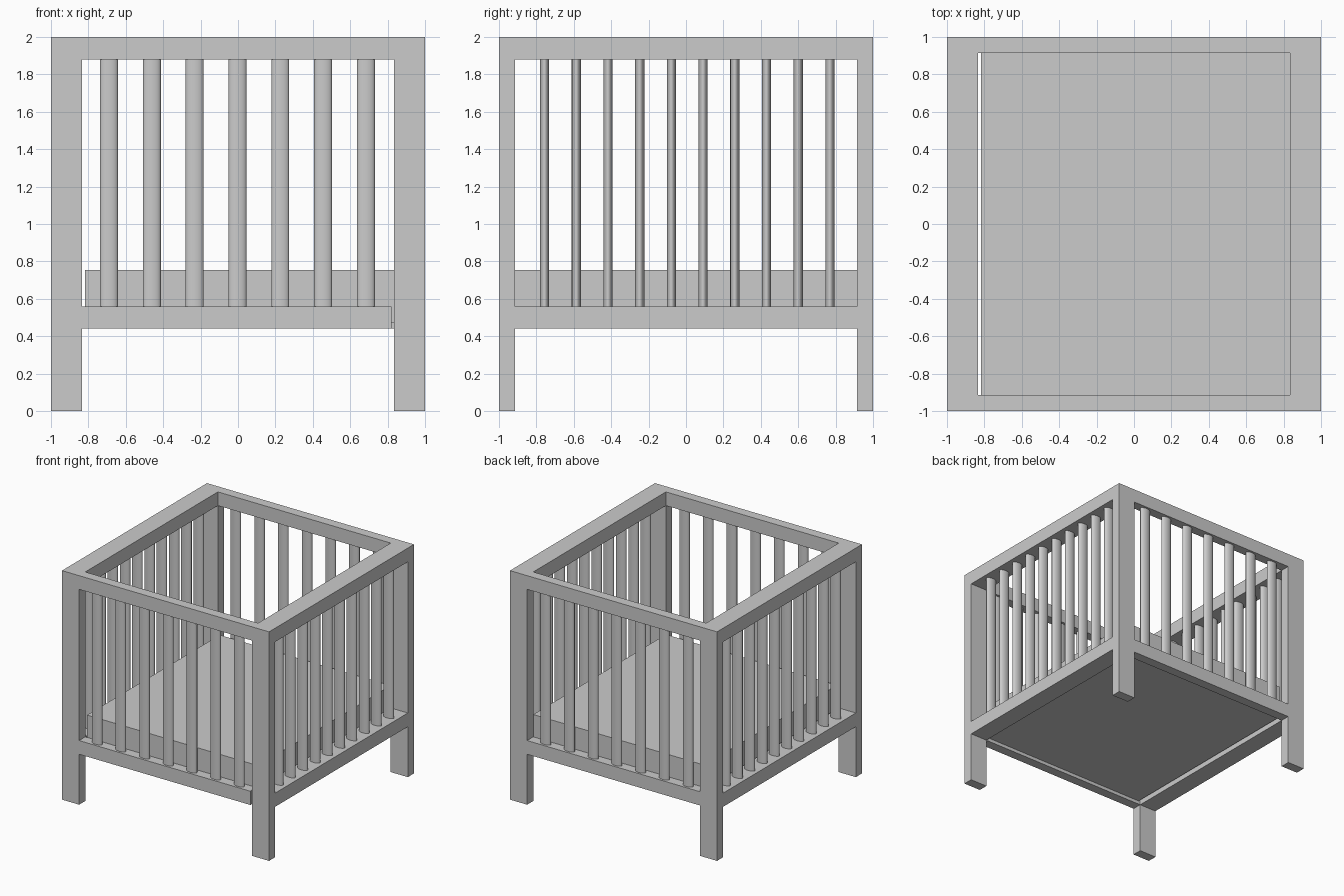
import bpy

if "Cube" in bpy.data.objects:
    bpy.data.objects.remove(bpy.data.objects["Cube"])

X, Y = 0.835, 0.915          # inner edges of the corner posts
CX, CY = (1 + X) / 2, (1 + Y) / 2   # centre lines of the rails


def box(name, x0, x1, y0, y1, z0, z1):
    bpy.ops.mesh.primitive_cube_add(size=1, location=((x0 + x1) / 2, (y0 + y1) / 2, (z0 + z1) / 2))
    ob = bpy.context.object
    ob.name = name
    ob.scale = (x1 - x0, y1 - y0, z1 - z0)
    bpy.ops.object.transform_apply(location=False, rotation=False, scale=True)
    return ob


def slat(name, x, y, z0=0.56, z1=1.88):
    # oval upright bar
    bpy.ops.mesh.primitive_cylinder_add(vertices=32, radius=1, depth=1, location=(x, y, (z0 + z1) / 2))
    ob = bpy.context.object
    ob.name = name
    ob.scale = (0.048, 0.0245, z1 - z0)
    bpy.ops.object.transform_apply(location=False, rotation=False, scale=True)
    bpy.ops.object.shade_smooth_by_angle()
    return ob


def span(s, a, b):
    return (a, b) if s > 0 else (-b, -a)


# corner posts
for sx in (-1, 1):
    for sy in (-1, 1):
        name = ("front" if sy < 0 else "back") + ("_left" if sx < 0 else "_right") + "_post"
        box(name, *span(sx, X, 1), *span(sy, Y, 1), 0, 2)

# front and back rails with seven slats (front lower rail stops slightly short)
for s, side in ((-1, "front"), (1, "back")):
    box(side + "_top_rail", -X, X, *span(s, Y, 1), 1.88, 2)
    box(side + "_bottom_rail", -X, 0.82 if s < 0 else X, *span(s, Y, 1), 0.44, 0.56)
    for i in range(7):
        slat(side + "_slat", -0.69 + 0.229 * i, s * CY)

# left and right rails with ten slats
for s, side in ((-1, "left"), (1, "right")):
    box(side + "_top_rail", *span(s, X, 1), -Y, Y, 1.88, 2)
    box(side + "_bottom_rail", *span(s, X, 1), -Y, Y, 0.44, 0.56)
    for i in range(10):
        slat(side + "_slat", s * CX, -0.756 + 0.1695 * i)

# mattress
box("mattress", -0.818, X, -Y, Y, 0.47, 0.755)
